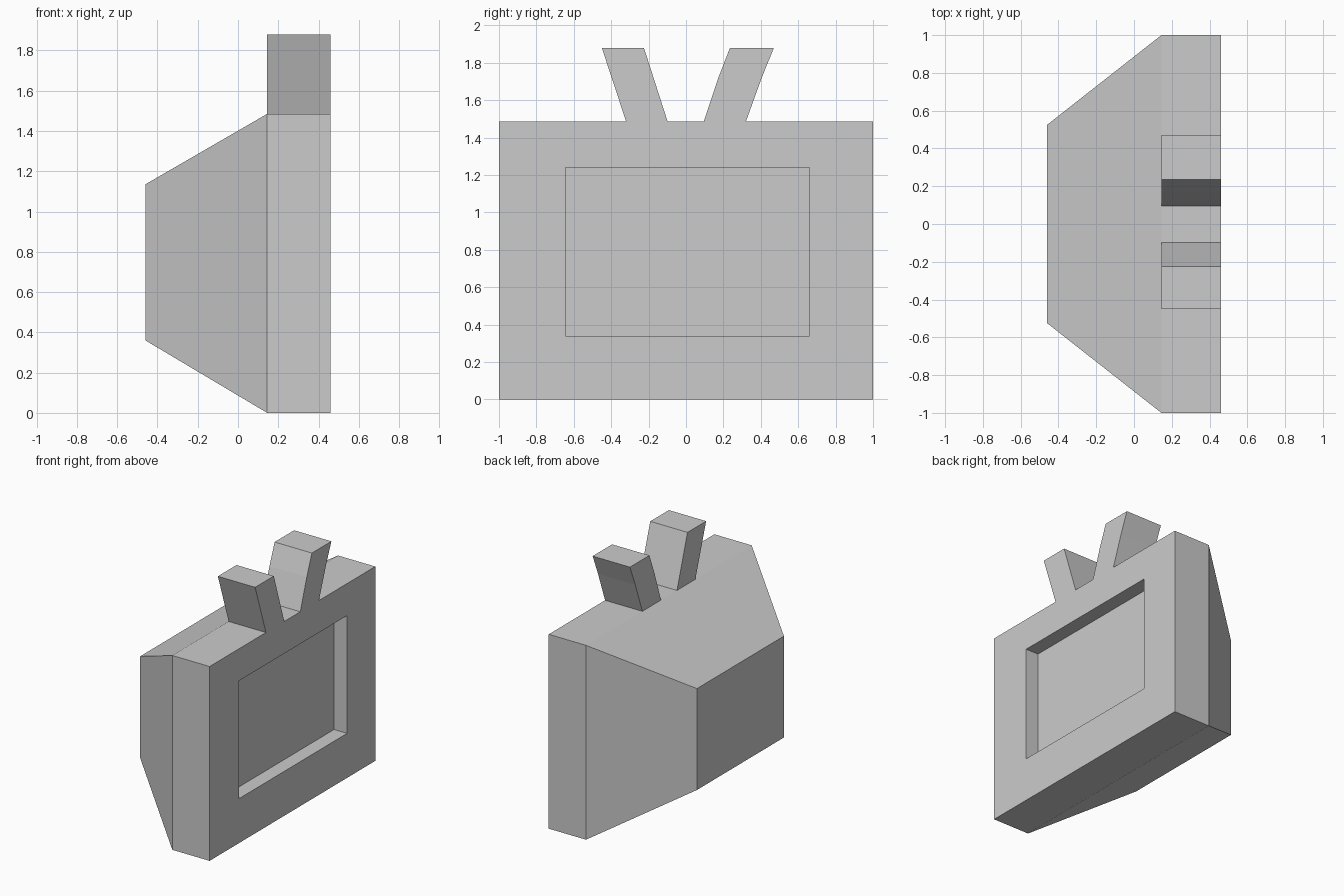
import bpy
import bmesh

if "Cube" in bpy.data.objects:
    bpy.data.objects.remove(bpy.data.objects["Cube"])

FRONT, SEAM, BACK, TOP = 0.46, 0.145, -0.46, 1.485


def finish(name, bm):
    bmesh.ops.recalc_face_normals(bm, faces=bm.faces[:])
    mesh = bpy.data.meshes.new(name)
    bm.to_mesh(mesh)
    bm.free()
    obj = bpy.data.objects.new(name, mesh)
    bpy.context.collection.objects.link(obj)
    return obj


def loft(name, rings):
    """Skin a series of matching closed rings and cap both ends."""
    bm = bmesh.new()
    loops = [[bm.verts.new(p) for p in ring] for ring in rings]
    n = len(loops[0])
    for a, b in zip(loops, loops[1:]):
        for i in range(n):
            j = (i + 1) % n
            bm.faces.new((a[i], a[j], b[j], b[i]))
    bm.faces.new(loops[0][::-1])
    bm.faces.new(loops[-1])
    return finish(name, bm)


def rect(x, y0, y1, z0, z1):
    return [(x, y0, z0), (x, y1, z0), (x, y1, z1), (x, y0, z1)]


# Television body: recessed screen, front frame, slab, tapered back
screen = (-0.645, 0.66, 0.34, 1.24)
loft("television_body", [
    rect(FRONT - 0.11, *screen),
    rect(FRONT, *screen),
    rect(FRONT, -1, 1, 0, TOP),
    rect(SEAM, -1, 1, 0, TOP),
    rect(BACK, -0.525, 0.525, 0.36, 1.135),
])

# Splayed antennae: (y, z) profiles run through the slab thickness
antennae = {
    "antenna_left": [(-0.32, TOP), (-0.098, TOP), (-0.225, 1.88), (-0.45, 1.88)],
    "antenna_right": [(0.095, TOP), (0.32, TOP), (0.405, 1.72),
                      (0.47, 1.88), (0.235, 1.88), (0.173, 1.72)],
}
for name, profile in antennae.items():
    loft(name, [[(x, y, z) for y, z in profile] for x in (SEAM, FRONT)])
